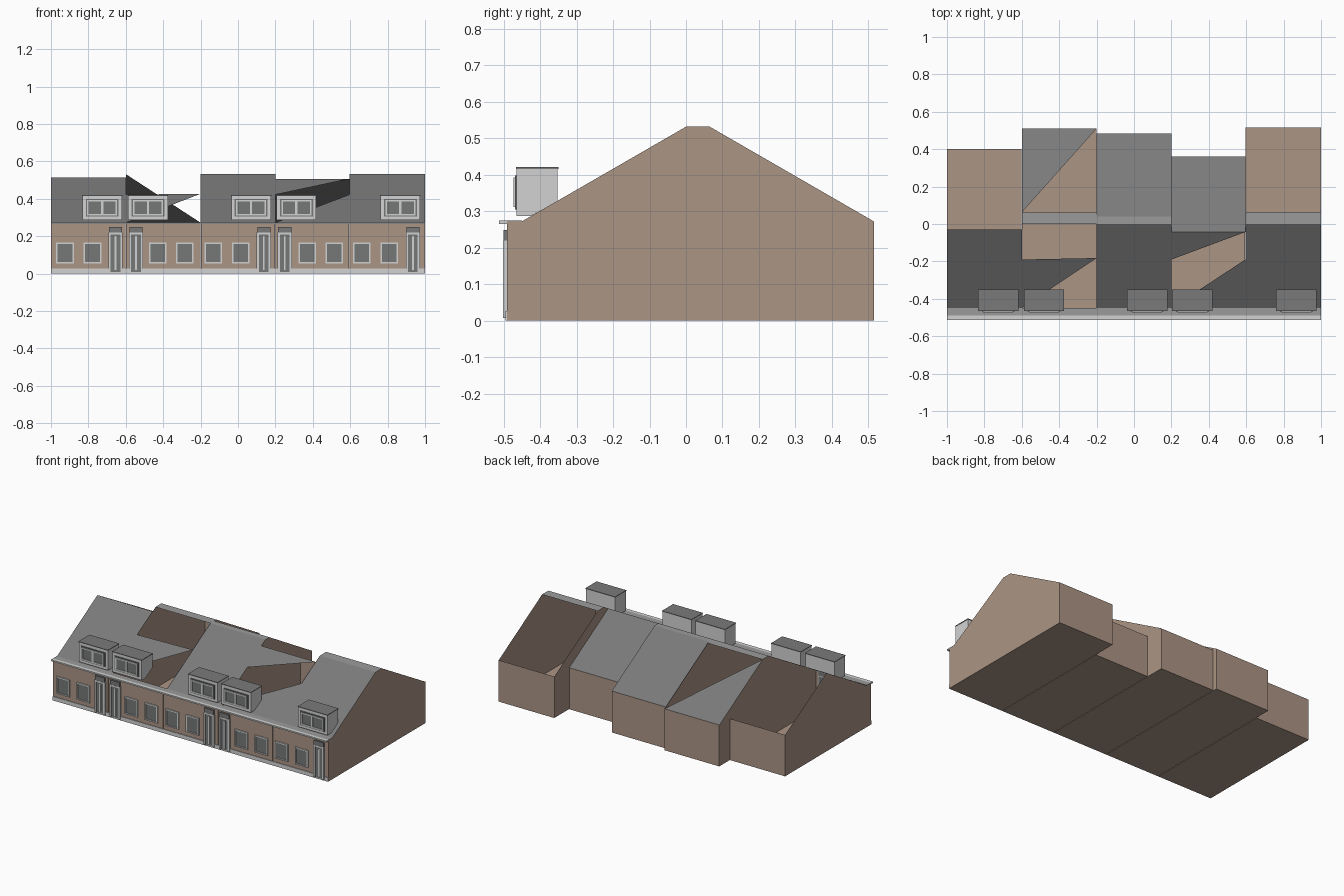
import bpy, bmesh

if "Cube" in bpy.data.objects:
    bpy.data.objects.remove(bpy.data.objects["Cube"])


def material(name, r, g, b):
    m = bpy.data.materials.new(name)
    m.diffuse_color = (r, g, b, 1)
    m.use_nodes = True
    m.node_tree.nodes["Principled BSDF"].inputs["Base Color"].default_value = m.diffuse_color
    return m


BRICK = material("brown_brick", 0.41, 0.30, 0.235)
SLATE = material("grey_slate", 0.195, 0.195, 0.195)
LEAD = material("pale_lead", 0.33, 0.33, 0.33)
TRIM = material("light_trim", 0.64, 0.65, 0.64)
GLASS = material("grey_glass", 0.18, 0.19, 0.19)

FRONT, EAVE_Y, EAVE_Z, PITCH = -0.49, -0.45, 0.272, 0.577


def surface(name, polygons, mat):
    """Object from a handful of planar polygons."""
    bm = bmesh.new()
    for p in polygons:
        bm.faces.new([bm.verts.new(v) for v in p])
    bmesh.ops.remove_doubles(bm, verts=bm.verts[:], dist=1e-5)
    bmesh.ops.recalc_face_normals(bm, faces=bm.faces[:])
    me = bpy.data.meshes.new(name)
    bm.to_mesh(me)
    bm.free()
    me.materials.append(mat)
    ob = bpy.data.objects.new(name, me)
    bpy.context.collection.objects.link(ob)
    return ob


def prism(name, x0, x1, profile, mat):
    """Extrude a (y, z) profile along x."""
    a = [(x0, y, z) for y, z in profile]
    b = [(x1, y, z) for y, z in profile]
    n = len(profile)
    sides = [[a[i], a[(i + 1) % n], b[(i + 1) % n], b[i]] for i in range(n)]
    return surface(name, [a, b] + sides, mat)


def box(name, x0, x1, y0, y1, z0, z1, mat):
    return prism(name, x0, x1, [(y0, z0), (y1, z0), (y1, z1), (y0, z1)], mat)


def frame(name, x0, x1, y0, y1, z0, z1, t, mat):
    """Rectangular ring facing the front."""
    bm_parts = []
    for a, b, c, d in ((x0, x1, z0, z0 + t), (x0, x1, z1 - t, z1),
                       (x0, x0 + t, z0 + t, z1 - t), (x1 - t, x1, z0 + t, z1 - t)):
        bm_parts += [[(a, y0, c), (b, y0, c), (b, y0, d), (a, y0, d)]]
    o = [(x0, z0), (x1, z0), (x1, z1), (x0, z1)]
    i = [(x0 + t, z0 + t), (x1 - t, z0 + t), (x1 - t, z1 - t), (x0 + t, z1 - t)]
    for loop in (o, i):
        for k in range(4):
            (a, c), (b, d) = loop[k], loop[(k + 1) % 4]
            bm_parts.append([(a, y0, c), (b, y0, d), (b, y1, d), (a, y1, c)])
    return surface(name, bm_parts, mat)


# Terraced houses: left x, right x, back y, ridge front y, ridge back y
houses = [(-1.0, -0.6, 0.40, -0.03, -0.03),
          (-0.6, -0.2, 0.51, 0.0, 0.062),
          (-0.2, 0.2, 0.485, 0.0, 0.04),
          (0.2, 0.595, 0.362, -0.043, -0.043),
          (0.595, 1.0, 0.515, 0.0, 0.065)]

for n, (x0, x1, back, r0, r1) in enumerate(houses, 1):
    zr = EAVE_Z + (r0 - EAVE_Y) * PITCH

    def f(x, y):
        return (x, y, EAVE_Z + (y - EAVE_Y) * PITCH)

    # Brick shell with gable walls and floor
    prof = [(FRONT, 0), (FRONT, EAVE_Z), (EAVE_Y, EAVE_Z), (r0, zr)]
    if r1 > r0:
        prof.append((r1, zr))
    prof += [(back, EAVE_Z), (back, 0)]
    e = 0.0015
    l, r = x0 + (e if n > 1 else 0), x1 - (e if n < 5 else 0)
    walls = [[(x, y, z) for y, z in prof] for x in (l, r)]
    walls.append([(l, FRONT, 0), (r, FRONT, 0), (r, back, 0), (l, back, 0)])
    for y in (FRONT, back):
        walls.append([(l, y, 0), (r, y, 0), (r, y, EAVE_Z), (l, y, EAVE_Z)])
    surface(f"house_walls_{n}", walls, BRICK)

    # Slate slopes, some of them only partly covered
    eave = [f(x0, EAVE_Y), f(x1, EAVE_Y)]
    top = [f(x0, r0), f(x1, r0)]
    rear = [(x0, r1, zr), (x1, r1, zr), (x1, back, EAVE_Z), (x0, back, EAVE_Z)]
    slopes = [[eave[0], eave[1], top[1], top[0]]]
    if n == 2:
        slopes = [[eave[0], f(x1, -0.182), f(x0, -0.19)], [rear[0], rear[2], rear[3]]]
    elif n == 3:
        slopes.append(rear)
    elif n == 4:
        slopes = [[top[0], f(x0, -0.19), top[1]], [eave[0], eave[1], f(x1, -0.19)], rear]
    surface(f"roof_slopes_{n}", slopes, SLATE)

    # Flat ridge cap
    if r1 > r0:
        surface(f"ridge_cap_{n}", [[(x0, r0, zr), (x1, r0, zr), (x1, r1, zr), (x0, r1, zr)]], LEAD)

# Eaves flashing, gutter and plinth
box("eaves_flashing", -1, 1, FRONT, EAVE_Y, EAVE_Z, EAVE_Z + 0.002, LEAD)
box("gutter", -1, 1, -0.512, FRONT, 0.265, 0.274, TRIM)
box("plinth", -1, 1, FRONT - 0.004, FRONT, 0, 0.026, TRIM)

# Ground floor windows
for n, x in enumerate((-0.925, -0.778, -0.43, -0.285, -0.133, 0.015, 0.37, 0.515, 0.662, 0.808), 1):
    frame(f"window_frame_{n}", x - 0.047, x + 0.047, -0.497, FRONT, 0.053, 0.166, 0.008, TRIM)
    box(f"window_glass_{n}", x - 0.04, x + 0.04, -0.493, FRONT, 0.06, 0.159, GLASS)

# Front doors with side posts, a central strip and a head box
for n, x in enumerate((-0.655, -0.545, 0.138, 0.25, 0.935), 1):
    box(f"door_leaf_{n}", x - 0.035, x + 0.035, -0.495, FRONT, 0.008, 0.215, GLASS)
    for s in (-1, 1):
        box(f"door_post_{n}", x + s * 0.032 - 0.006, x + s * 0.032 + 0.006, -0.501, FRONT, 0.008, 0.215, TRIM)
    box(f"door_strip_{n}", x - 0.005, x + 0.005, -0.499, FRONT, 0.02, 0.2, TRIM)
    box(f"door_rail_{n}", x - 0.038, x + 0.038, -0.501, FRONT, 0.21, 0.22, TRIM)
    box(f"door_head_{n}", x - 0.035, x + 0.035, -0.5, FRONT, 0.22, 0.249, SLATE)

# Roof dormers: body on the slope, slate top, framed double window
for n, x in enumerate((-0.726, -0.481, 0.07, 0.312, 0.868), 1):
    x0, x1 = x - 0.106, x + 0.106
    prism(f"dormer_body_{n}", x0, x1, [(-0.464, 0.287), (-0.464, 0.416), (-0.352, 0.416),
                                       (-0.352, 0.328), (-0.425, 0.287)], TRIM)
    box(f"dormer_top_{n}", x0 - 0.002, x1 + 0.002, -0.466, -0.35, 0.416, 0.421, SLATE)
    box(f"dormer_glass_{n}", x - 0.088, x + 0.088, -0.469, -0.464, 0.305, 0.398, GLASS)
    frame(f"dormer_frame_{n}", x - 0.08, x + 0.08, -0.473, -0.464, 0.311, 0.392, 0.008, TRIM)
    box(f"dormer_mullion_{n}", x - 0.006, x + 0.006, -0.473, -0.464, 0.319, 0.384, TRIM)
